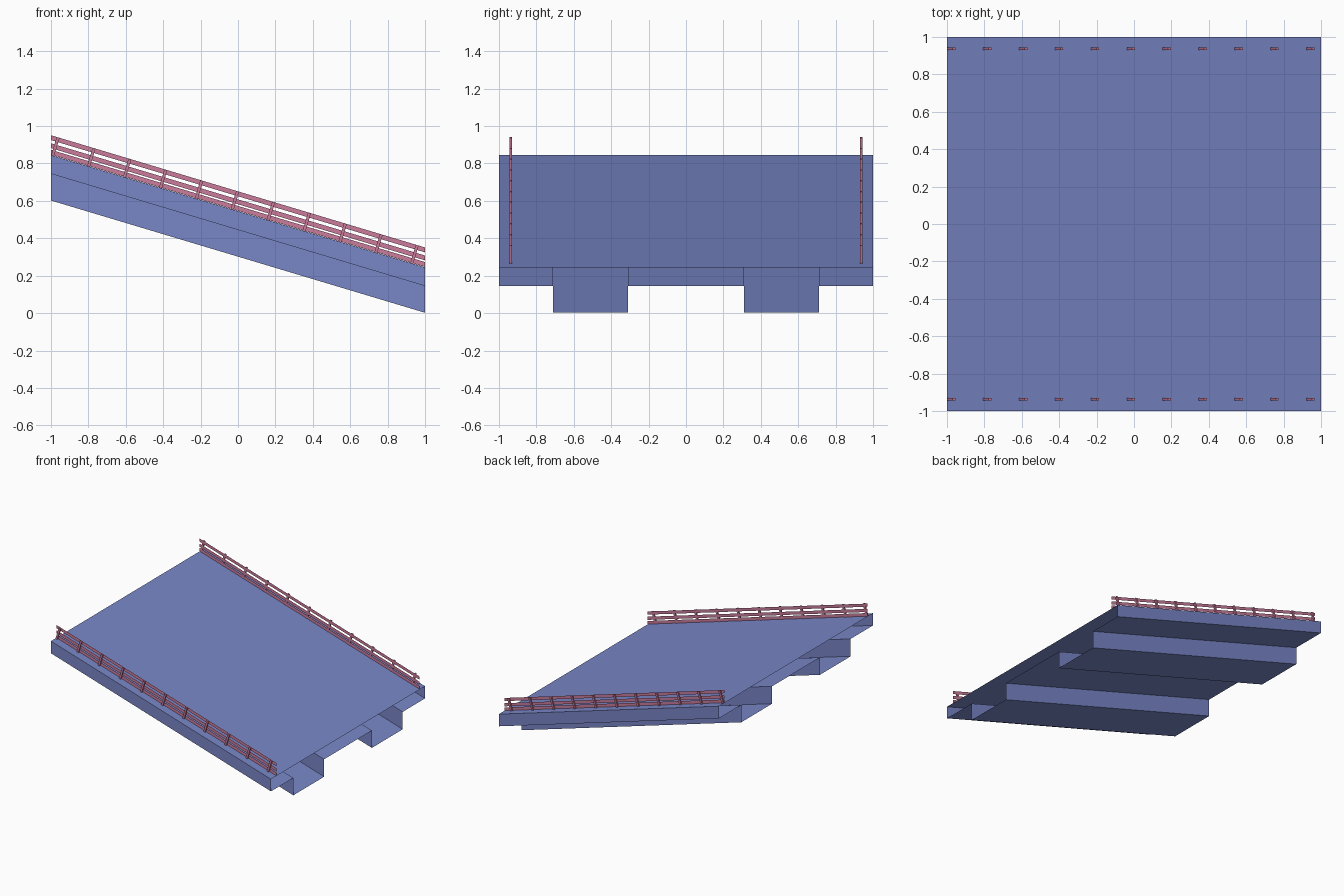
import bpy, bmesh
from mathutils import Vector

if "Cube" in bpy.data.objects:
    bpy.data.objects.remove(bpy.data.objects["Cube"])

SLOPE = -0.3
TOP = 0.545  # deck surface height at x = 0


def deck_z(x):
    return TOP + SLOPE * x


def material(name, color):
    m = bpy.data.materials.new(name)
    m.diffuse_color = color
    m.use_nodes = True
    m.node_tree.nodes["Principled BSDF"].inputs["Base Color"].default_value = m.diffuse_color
    return m


def make_object(name, bm, mat, mirror=False):
    bmesh.ops.recalc_face_normals(bm, faces=bm.faces)
    me = bpy.data.meshes.new(name)
    bm.to_mesh(me)
    bm.free()
    me.materials.append(mat)
    ob = bpy.data.objects.new(name, me)
    bpy.context.collection.objects.link(ob)
    if mirror:
        mod = ob.modifiers.new("mirror_sides", 'MIRROR')
        mod.use_axis = (False, True, False)
        mod.use_mirror_merge = False
    return ob


deck_mat = material("deck_blue", (0.19, 0.24, 0.57, 1))
rail_mat = material("rail_pink", (0.60, 0.20, 0.33, 1))

# Deck and girders: one hollow cross-section swept down the slope, ends open
half = [(1, 0), (1, -0.1), (0.71, -0.1), (0.71, -0.243), (0.31, -0.243), (0.31, -0.1)]
profile = half + [(-y, h) for y, h in reversed(half)]
bm = bmesh.new()
rings = [[bm.verts.new((x, y, deck_z(x) + h)) for y, h in profile] for x in (-1, 1)]
n = len(profile)
for i in range(n):
    j = (i + 1) % n
    bm.faces.new((rings[0][i], rings[0][j], rings[1][j], rings[1][i]))
make_object("ramp_deck", bm, deck_mat)

# Rails: thin flat strips parallel to the deck
bm = bmesh.new()
for low, high in ((0.002, 0.028), (0.037, 0.063), (0.08, 0.106)):
    corners = ((-1, low), (1, low), (1, high), (-1, high))
    bm.faces.new([bm.verts.new((x, 0.93, deck_z(x) + h)) for x, h in corners])
make_object("guard_rails", bm, rail_mat, mirror=True)

# Posts: slim boxes standing square to the deck, on the outer side of the rails
along = Vector((1, 0, SLOPE)).normalized()
up = Vector((-along.z, 0, along.x))
bm = bmesh.new()
for k in range(11):
    x = -0.991 + 0.192 * k
    base = Vector((x, 0, deck_z(x)))
    box = bmesh.ops.create_cube(bm, size=1)
    for v in box["verts"]:
        a, b, c = v.co
        v.co = base + along * (a * 0.016) + up * ((c + 0.5) * 0.101)
        v.co.y = 0.9365 + b * 0.013
make_object("rail_posts", bm, rail_mat, mirror=True)
